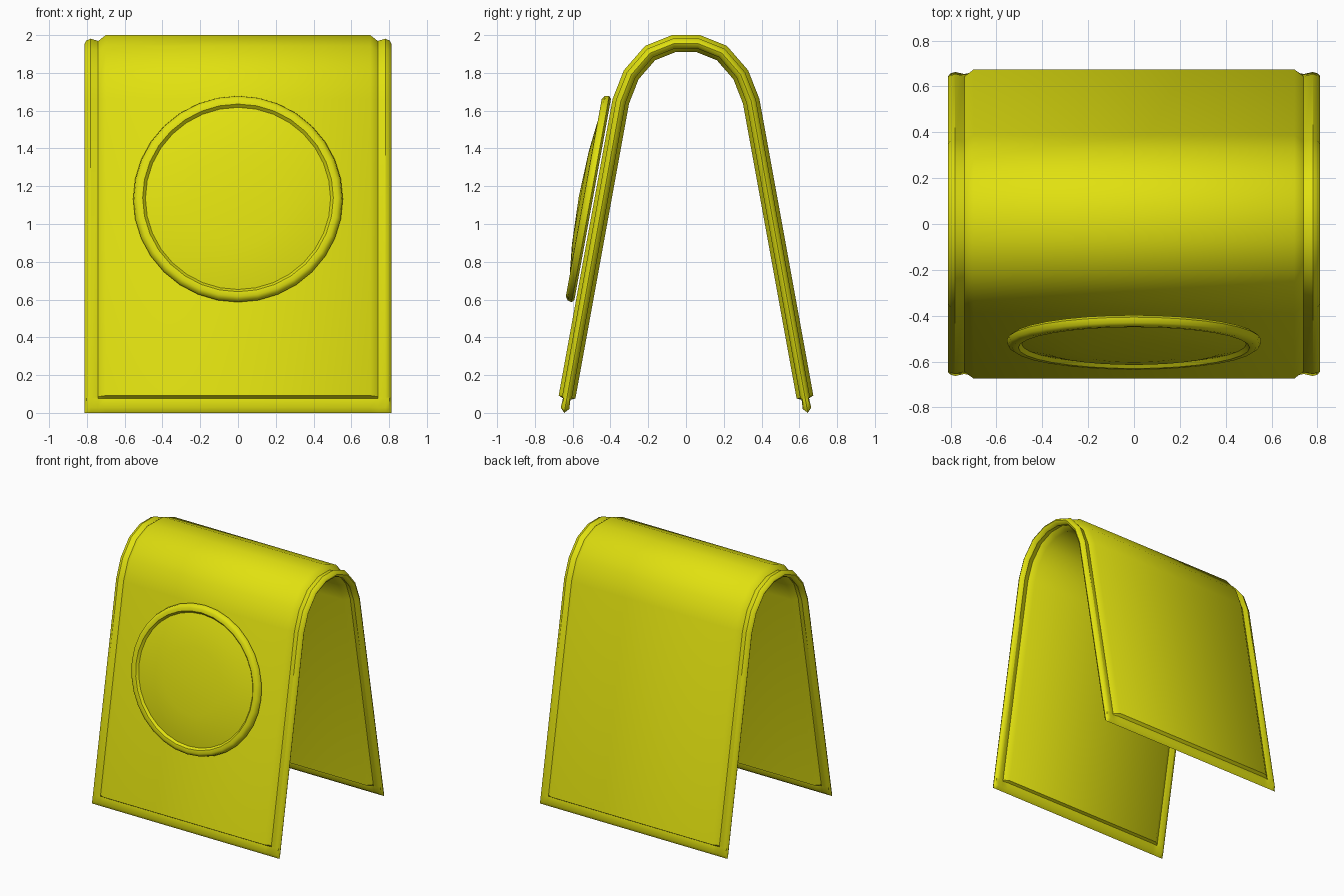
import bpy, bmesh, math
from mathutils import Vector, Matrix

if "Cube" in bpy.data.objects:
    bpy.data.objects.remove(bpy.data.objects["Cube"])

mat = bpy.data.materials.new("yellow plastic")
mat.diffuse_color = (0.75, 0.75, 0.005, 1)
mat.use_nodes = True
mat.node_tree.nodes["Principled BSDF"].inputs["Base Color"].default_value = mat.diffuse_color


def finish(bm, name, angle):
    bmesh.ops.remove_doubles(bm, verts=bm.verts, dist=1e-4)
    bmesh.ops.recalc_face_normals(bm, faces=bm.faces)
    me = bpy.data.meshes.new(name)
    bm.to_mesh(me)
    bm.free()
    ob = bpy.data.objects.new(name, me)
    bpy.context.collection.objects.link(ob)
    me.materials.append(mat)
    bpy.ops.object.select_all(action='DESELECT')
    ob.select_set(True)
    bpy.context.view_layer.objects.active = ob
    bpy.ops.object.shade_smooth_by_angle(angle=math.radians(angle))
    return ob


# Folded board: mid line (y, z), half thickness shrinking to a beaded rim
end, knee = Vector((0.645, 0.0)), Vector((0.345, 1.65))
up = (knee - end).normalized()
rim_s = [(0.0, 0.0), (0.025, 0.023), (0.075, 0.02), (0.085, 0.045)]
rim_x = [(0.812, 0.0), (0.803, 0.016), (0.78, 0.026), (0.74, 0.014), (0.70, 0.045)]

half = [(end + up * d, t) for d, t in rim_s]
half += [(Vector(p), 0.045) for p in
         (knee, (0.29, 1.79), (0.19, 1.905), (0.065, 1.955))]
line = half + [(Vector((-p.x, p.y)), t) for p, t in reversed(half)]
cols = rim_x + [(-x, t) for x, t in reversed(rim_x)]


def normal(i):
    dirs = []
    if i > 0:
        dirs.append((line[i][0] - line[i - 1][0]).normalized())
    if i < len(line) - 1:
        dirs.append((line[i + 1][0] - line[i][0]).normalized())
    d = sum(dirs, Vector((0, 0))).normalized()
    return Vector((d.y, -d.x)) / d.dot(dirs[0])


bm = bmesh.new()
for side in (1, -1):
    grid = []
    for i, (p, ts) in enumerate(line):
        n = normal(i)
        row = []
        for x, tx in cols:
            q = p + n * side * min(ts, tx)
            row.append(bm.verts.new((x, q.x, q.y)))
        grid.append(row)
    for a, b in zip(grid, grid[1:]):
        for j in range(len(cols) - 1):
            bm.faces.new((a[j], a[j + 1], b[j + 1], b[j]))
finish(bm, "folded_board", 40)

# Round badge: lathed profile (radius, height), tilted onto the front leg
profile = [(0, 0), (0.54, 0), (0.555, 0.012), (0.55, 0.035), (0.53, 0.048),
           (0.505, 0.047), (0.49, 0.03), (0.40, 0.05), (0.25, 0.066), (0, 0.075)]
bm = bmesh.new()
vs = [bm.verts.new((r, 0, h)) for r, h in profile]
edges = [bm.edges.new(e) for e in zip(vs, vs[1:])]
bmesh.ops.spin(bm, geom=vs + edges, cent=(0, 0, 0), axis=(0, 0, 1),
               angle=2 * math.pi, steps=32)
tilt = math.atan2(0.30, 1.65)
bm.transform(Matrix.Translation((0, -0.494, 1.13)) @
             Matrix.Rotation(math.pi / 2 - tilt, 4, 'X'))
finish(bm, "round_badge", 45)
